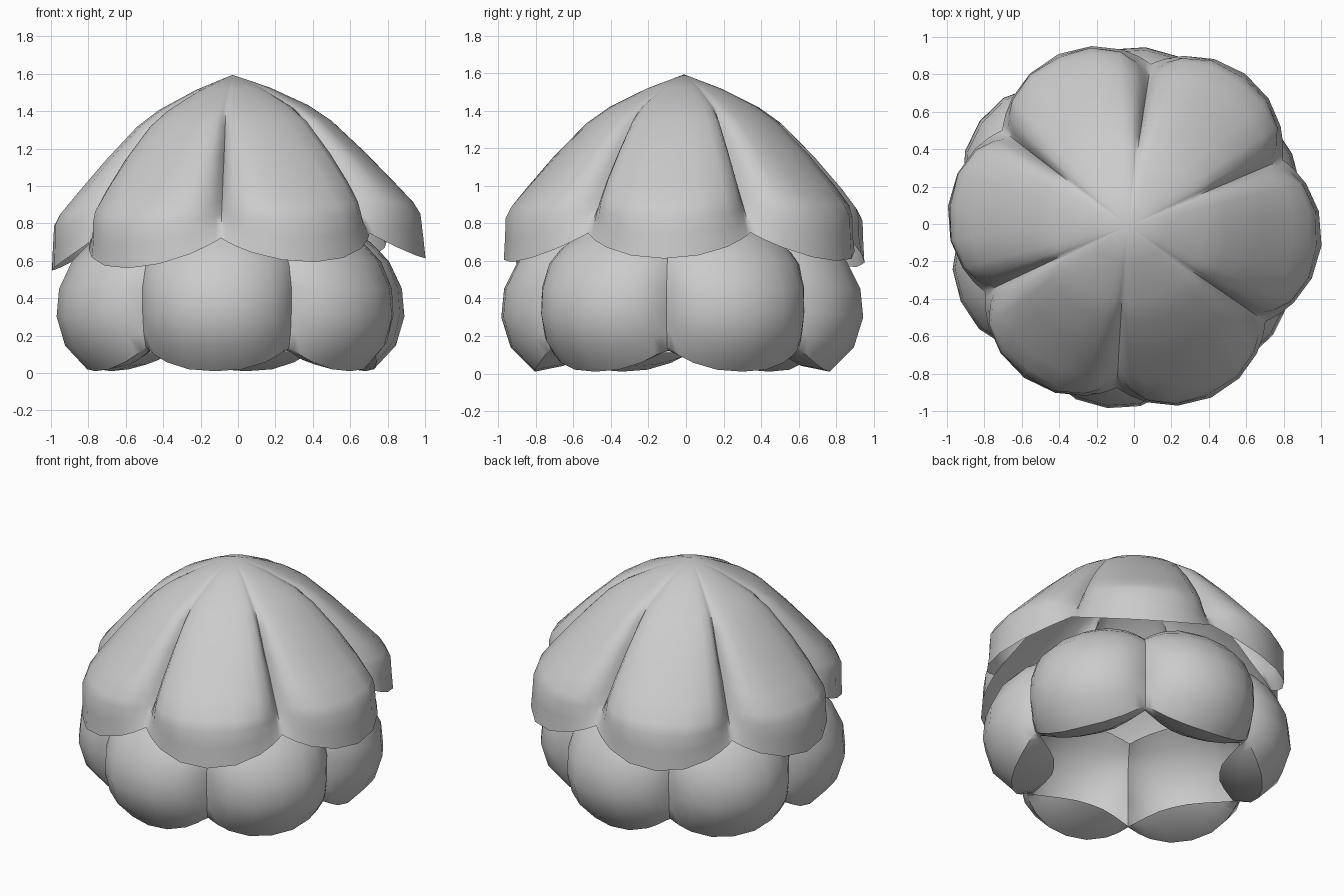
import bpy, bmesh, math

if "Cube" in bpy.data.objects:
    bpy.data.objects.remove(bpy.data.objects["Cube"])

LOBES = 6
COLS = [-1, -0.94, -0.84, -0.66, -0.35, 0, 0.35, 0.66, 0.84, 0.94]


def lobed_shell(name, ridge, valley, powers, start, loc, tilt, pivot):
    """Ring of lobes: each row blends from the lobe ridge to the groove between lobes."""
    bm = bmesh.new()
    rows = []
    for (r0, z0), (r1, z1), p in zip(ridge, valley, powers):
        if r0 == 0:
            rows.append([bm.verts.new((0, 0, z0 - pivot))])
            continue
        row = []
        for k in range(LOBES):
            for u in COLS:
                w = abs(u) ** p
                a = math.radians(start + 60 * k + 30 * u)
                r = r0 + (r1 - r0) * w
                z = z0 + (z1 - z0) * w
                row.append(bm.verts.new((r * math.cos(a), r * math.sin(a), z - pivot)))
        rows.append(row)
    n = LOBES * len(COLS)
    for a, b in zip(rows, rows[1:]):
        for i in range(n):
            j = (i + 1) % n
            if len(a) == 1:
                bm.faces.new((a[0], b[i], b[j]))
            else:
                bm.faces.new((a[i], b[i], b[j], a[j]))
    bmesh.ops.recalc_face_normals(bm, faces=bm.faces)
    # outermost face must point away from the axis
    f = max(bm.faces, key=lambda f: f.calc_center_median().xy.length)
    if f.normal.xy.dot(f.calc_center_median().xy) < 0:
        bmesh.ops.reverse_faces(bm, faces=bm.faces)
    me = bpy.data.meshes.new(name)
    bm.to_mesh(me)
    bm.free()
    ob = bpy.data.objects.new(name, me)
    bpy.context.collection.objects.link(ob)
    ob.location = (loc[0], loc[1], pivot)
    ob.rotation_euler = (0, tilt, 0)
    bpy.ops.object.select_all(action='DESELECT')
    ob.select_set(True)
    bpy.context.view_layer.objects.active = ob
    bpy.ops.object.shade_smooth_by_angle(angle=math.radians(48))
    return ob


# Upper cap: pointed dome split by six grooves, with a drooping skirt
lobed_shell(
    "upper_petal_cap",
    ridge=[(0, 1.595), (.2, 1.52), (.4, 1.42), (.52, 1.335), (.70, 1.155),
           (.86, .98), (.95, .88), (.985, .82), (.995, .71), (1.005, .58)],
    valley=[(0, 1.595), (.2, 1.515), (.4, 1.40), (.46, 1.32), (.56, 1.17),
            (.66, 1.04), (.74, .92), (.79, .85), (.83, .79), (.87, .725)],
    powers=[1, 4, 8, 12, 9, 6, 4.5, 3.2, 2.4, 2.0],
    start=54, loc=(0, -.01), tilt=-.033, pivot=.7)

# Lower ring: rounded lobes set under the grooves, curling under at the hem
lobed_shell(
    "lower_petal_ring",
    ridge=[(.66, .78), (.78, .70), (.88, .60), (.955, .45), (.97, .30),
           (.92, .14), (.79, .01), (.64, .04), (.52, .11)],
    valley=[(.66, .68), (.72, .64), (.77, .58), (.80, .46), (.80, .33),
            (.79, .22), (.77, .14), (.75, .125), (.73, .12)],
    powers=[2.4] * 9,
    start=24, loc=(-.04, -.02), tilt=0, pivot=0)
